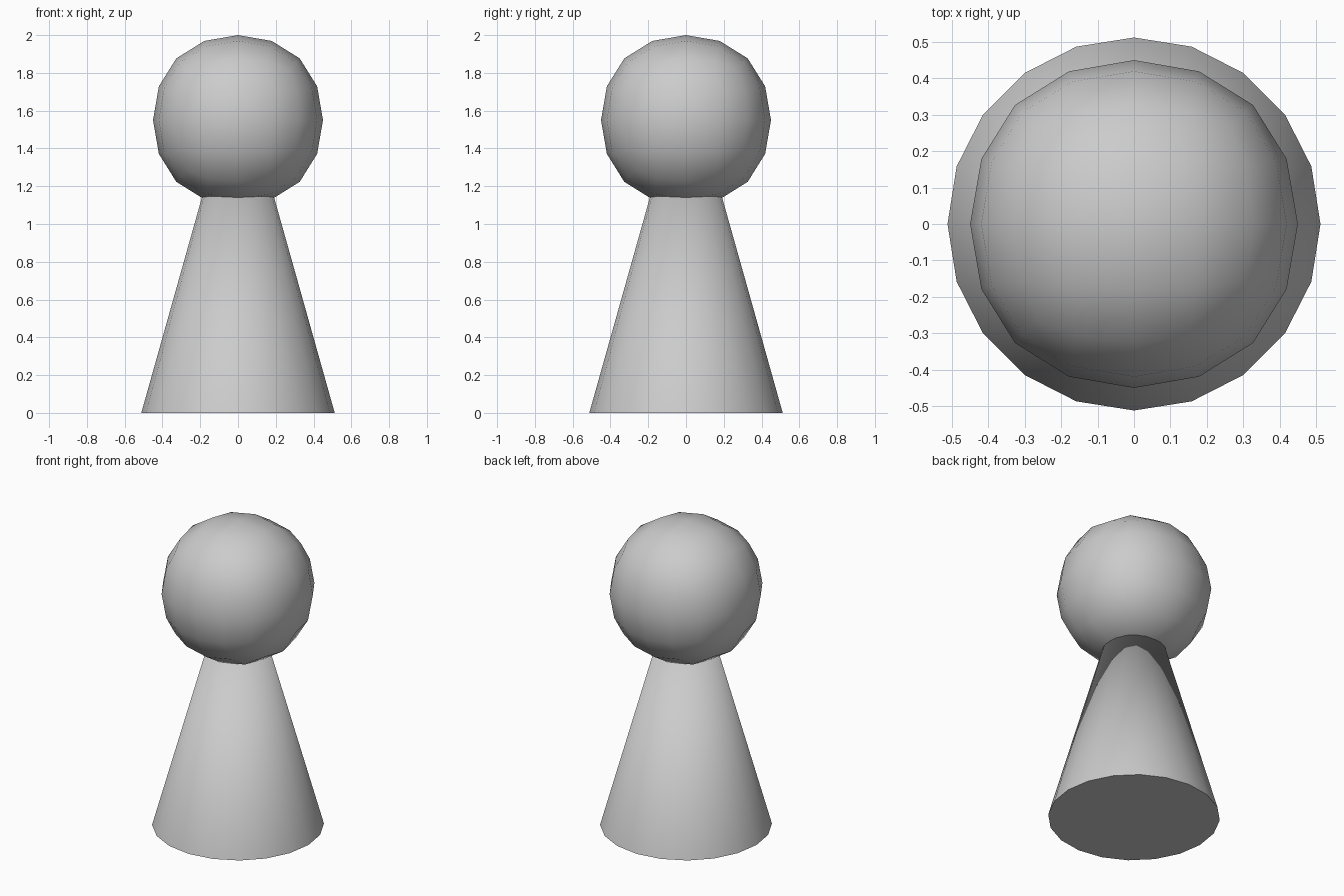
import bpy, math

if "Cube" in bpy.data.objects:
    bpy.data.objects.remove(bpy.data.objects["Cube"])

# Tapered body: 20-sided cone whose tip is hidden inside the head
bpy.ops.mesh.primitive_cone_add(vertices=20, radius1=0.512, radius2=0, depth=1.82,
                                location=(0, 0, 0.91))
body = bpy.context.object
body.name = "body"
bpy.ops.object.shade_smooth_by_angle(angle=math.radians(40))

# Round head: cube rounded by subdivision
bpy.ops.mesh.primitive_cube_add(size=1.072, location=(0, 0, 1.55))
head = bpy.context.object
head.name = "head"
rounding = head.modifiers.new("rounding", 'SUBSURF')
rounding.levels = rounding.render_levels = 2
bpy.ops.object.shade_smooth()
